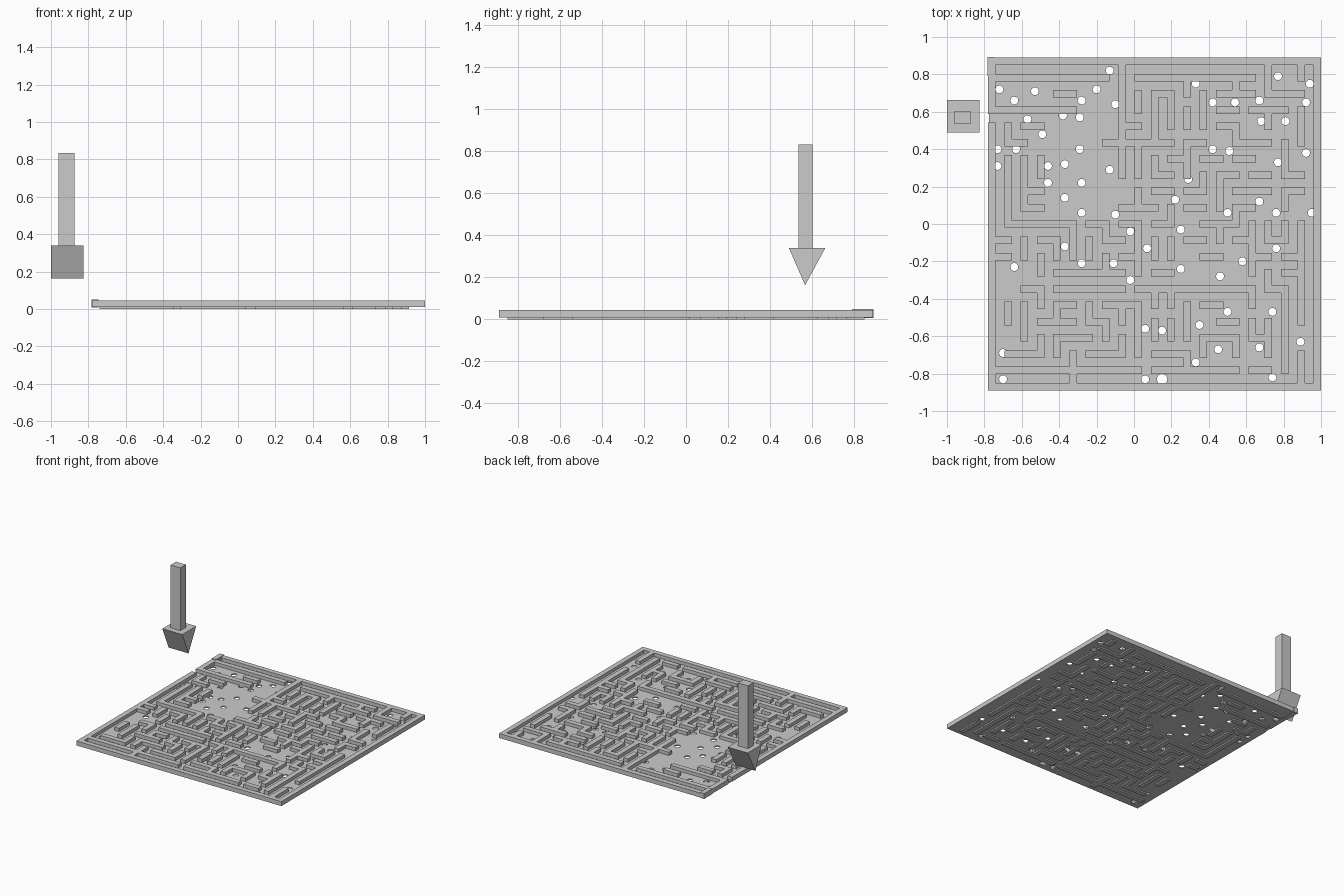
import bpy
import bmesh
import random
from mathutils import Matrix, Vector

PITCH, HALF = 0.087, 0.02      # maze cell spacing, half the wall thickness
LEFT, BACK = -0.76, 0.87       # first lattice node
CELLS = 20                     # maze cells along each side
FLOOR_LOW, FLOOR_TOP, WALL_TOP = 0.01, 0.019, 0.045

# Drop holes, and the larger one at the end
HOLES = [
    (-.72, .72), (-.64, .66), (-.53, .71), (-.57, .56), (-.49, .48), (-.38, .58),
    (-.29, .57), (-.28, .66), (-.2, .72), (-.13, .82), (-.1, .64), (-.73, .4),
    (-.63, .4), (-.73, .31), (-.46, .31), (-.37, .32), (-.29, .4), (-.46, .22),
    (-.28, .22), (-.13, .29), (-.37, .14), (-.28, .06), (-.1, .05), (-.02, -.04),
    (-.37, -.12), (-.28, -.21), (-.11, -.21), (-.64, -.23), (-.02, -.3), (.07, -.13),
    (.22, .13), (.29, .24), (.25, -.03), (.25, -.24), (.46, -.28), (.58, -.2),
    (.5, .06), (.42, .4), (.51, .39), (.42, .65), (.54, .65), (.33, .75),
    (.67, .66), (.68, .55), (.81, .55), (.77, .79), (.94, .75), (.92, .65),
    (.92, .38), (.77, .33), (.67, .12), (.76, .06), (.95, .06), (.76, -.13),
    (.74, -.47), (.5, -.47), (.35, -.54), (.15, -.57), (.06, -.56), (.33, -.74),
    (.45, -.67), (.67, -.66), (.89, -.63), (.74, -.82), (.06, -.83),
    (-.7, -.69), (-.7, -.83),
]
LARGE_HOLE = (.15, -.83)

# Paths over lattice nodes, each a column letter and a row letter
RIM = "ad-aa-ua-uu-au-ae"
MAIN_WALLS = """
ab-hb ad-fd ia-if-hf if-kf-kc-lc-le jb-pb-pc ra-rc-tc bk-fk-fm bg-bk cg-cj
en-in eo-io jo-po es-er-gr at-ft fs-fu ft-jt hp-jp-jr kt-pt pf-rf td-tf
sf-sh-th nk-pk-pj qk-qn tl-tq ro-so-sq mp-mr nr-pr-ps ls-ms-mt bs-ds-dr
sq-st ts-tu oj-oh-ph mf-mh nc-ne be-bf-cf po-qo-qp
"""

if "Cube" in bpy.data.objects:
    bpy.data.objects.remove(bpy.data.objects["Cube"], do_unlink=True)


def finish(name, bm):
    bmesh.ops.recalc_face_normals(bm, faces=bm.faces)
    mesh = bpy.data.meshes.new(name)
    bm.to_mesh(mesh)
    bm.free()
    obj = bpy.data.objects.new(name, mesh)
    bpy.context.collection.objects.link(obj)
    return obj


def box(name, low, high):
    low, high = Vector(low), Vector(high)
    bm = bmesh.new()
    size = Matrix.Diagonal((high - low).to_4d())
    bmesh.ops.create_cube(bm, size=1, matrix=Matrix.Translation((low + high) / 2) @ size)
    return finish(name, bm)


def extrude(bm, offset):
    moved = bmesh.ops.extrude_face_region(bm, geom=bm.faces[:])["geom"]
    bmesh.ops.translate(bm, vec=offset, verts=[v for v in moved if isinstance(v, bmesh.types.BMVert)])


def path_cells(paths):
    """Lattice squares crossed by each path; even pairs are nodes."""
    cells = set()
    for path in paths.split():
        nodes = [tuple(2 * (ord(ch) - ord("a")) for ch in pair) for pair in path.split("-")]
        for (ax, ay), (bx, by) in zip(nodes, nodes[1:]):
            for i in range(min(ax, bx), max(ax, bx) + 1):
                for j in range(min(ay, by), max(ay, by) + 1):
                    cells.add((i, j))
    return cells


def is_clear(i, j):
    """True if a wall here leaves the holes and the open area free."""
    if 8 <= i <= 15 and 5 <= j <= 19:
        return False
    x, y = LEFT + i * PITCH / 2, BACK - j * PITCH / 2
    return all(max(abs(x - hx), abs(y - hy)) > 0.037 for hx, hy in HOLES + [LARGE_HOLE])


def grow_walls(cells, rng):
    """Run short straight walls from free nodes until they meet another wall."""
    nodes = [(2 * c, 2 * r) for c in range(1, CELLS) for r in range(1, CELLS)]
    rng.shuffle(nodes)
    for i, j in nodes:
        di, dj = rng.choice([(1, 0), (-1, 0), (0, 1), (0, -1)])
        for _ in range(rng.randint(1, 3)):
            step = [(i + k * di, j + k * dj) for k in range(3)]
            if step[0] in cells and step[1] not in cells and (i, j) in nodes_done(cells, nodes):
                break
            if not all(is_clear(*square) for square in step):
                break
            reached = step[2] in cells
            cells.update(step)
            if reached:
                break
            i, j = step[2]


def nodes_done(cells, nodes):
    return cells.intersection(nodes)


def walls(name, cells, bottom):
    """Merge the lattice squares into one wall network and extrude it upward."""
    bm = bmesh.new()
    verts = {}

    def edge(n):
        return n // 2 * PITCH + (HALF if n % 2 else -HALF)

    def corner(i, j):
        if (i, j) not in verts:
            verts[i, j] = bm.verts.new((LEFT + edge(i), BACK - edge(j), bottom))
        return verts[i, j]

    for i, j in sorted(cells):
        bm.faces.new([corner(i, j), corner(i, j + 1), corner(i + 1, j + 1), corner(i + 1, j)])
    extrude(bm, (0, 0, WALL_TOP - bottom))
    bmesh.ops.recalc_face_normals(bm, faces=bm.faces)
    bmesh.ops.dissolve_limit(bm, angle_limit=0.01, verts=bm.verts[:], edges=bm.edges[:])
    return finish(name, bm)


# Outer rim with its entrance gap and raised corner
rim = path_cells(RIM)
walls("outer_rim", rim, FLOOR_LOW)
box("raised_corner", (-0.782, 0.79, 0.008), (-0.745, 0.892, 0.05))

# Main maze walls, filled in with short side walls
maze = rim | path_cells(MAIN_WALLS)
grow_walls(maze, random.Random(4))
walls("maze_walls", maze - rim, 0.0)

# Floor slab with round drop holes
floor = box("floor", (-0.775, -0.885, FLOOR_LOW), (0.995, 0.885, FLOOR_TOP))
bm = bmesh.new()
for x, y in HOLES + [LARGE_HOLE]:
    radius = 0.028 if (x, y) == LARGE_HOLE else 0.021
    bmesh.ops.create_cone(bm, cap_ends=True, segments=24, radius1=radius, radius2=radius,
                          depth=0.1, matrix=Matrix.Translation((x, y, FLOOR_TOP)))
cutter = finish("hole_cutter", bm)
cutter.hide_render = True
cut = floor.modifiers.new("holes", "BOOLEAN")
cut.operation, cut.solver, cut.object = "DIFFERENCE", "EXACT", cutter
bpy.context.view_layer.objects.active = floor
bpy.ops.object.modifier_apply(modifier=cut.name)
bpy.data.objects.remove(cutter, do_unlink=True)

# Arrow floating over the entrance, pointing down
box("arrow_shaft", (-0.96, 0.535, 0.34), (-0.875, 0.603, 0.833))
bm = bmesh.new()
outline = [(-1, 0.49, 0.34), (-1, 0.663, 0.34), (-1, 0.567, 0.163)]
bm.faces.new([bm.verts.new(point) for point in outline])
extrude(bm, (0.173, 0, 0))
finish("arrow_head", bm)
